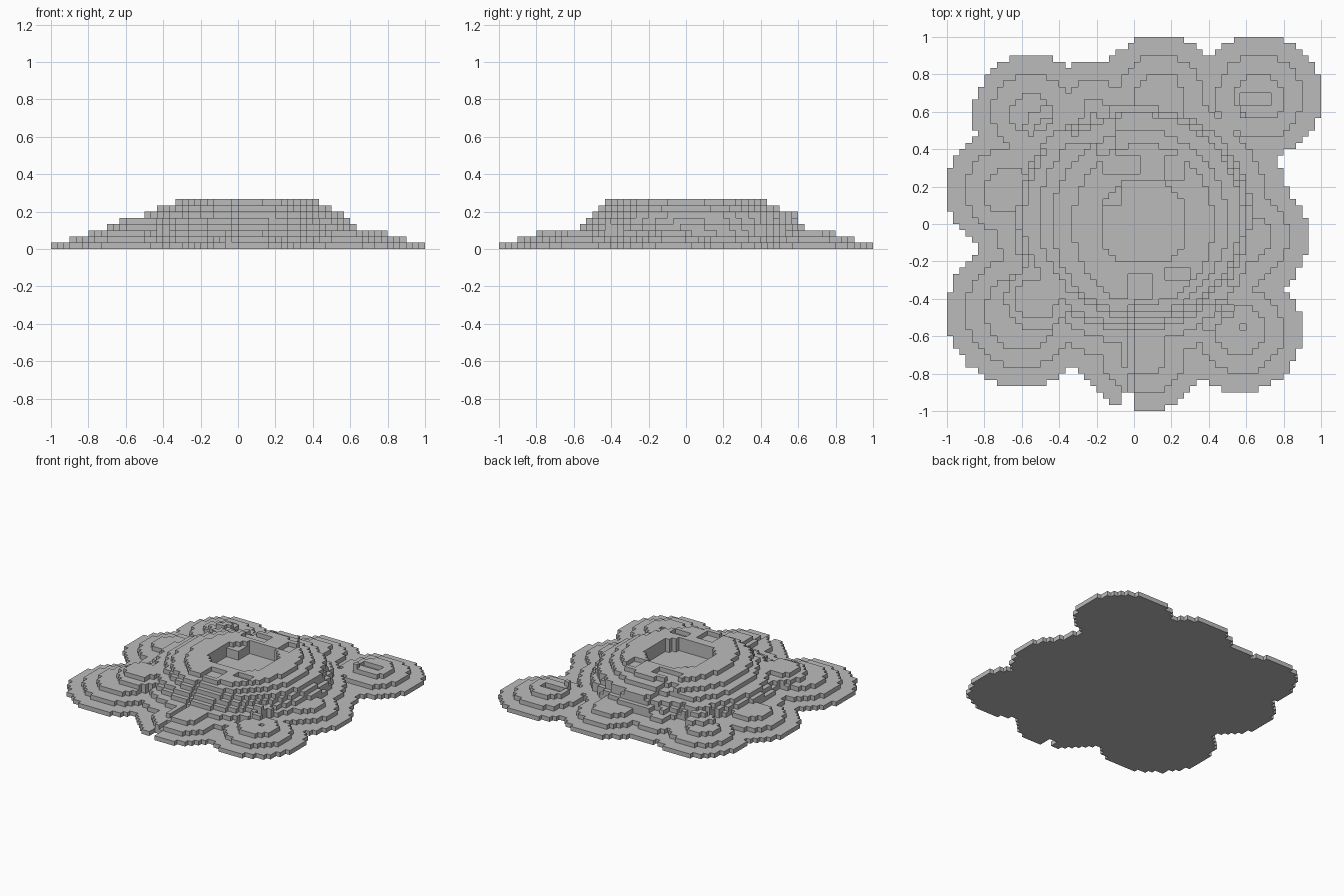
import bpy
import bmesh
from math import floor, hypot

old = bpy.data.objects.get("Cube")
if old:
    bpy.data.objects.remove(old, do_unlink=True)

CELLS = 60
STEP = 2 / CELLS

# Outer lobes (x, y, radius); they shrink on each of the three lowest terraces
outer_lobes = [
    (0.67, 0.68, 0.33), (0.60, -0.07, 0.33), (0.57, -0.57, 0.33),
    (0.05, -0.68, 0.33), (-0.60, -0.47, 0.40), (-0.67, 0.18, 0.33),
    (-0.55, 0.59, 0.31), (0.14, 0.68, 0.33), (-0.22, 0.62, 0.25),
]
# Ridges at the corners of the middle terraces
ridges = [(-0.52, -0.40, 0.17), (-0.45, 0.48, 0.15),
          (0.49, -0.45, 0.12), (0.50, 0.50, 0.12)]

# Core ellipse of each terrace: centre x, centre y, radius x, radius y
cores = [
    (0, 0, 0.84, 0.84), (0, 0, 0.73, 0.73), (0, 0, 0.64, 0.64),
    (0, 0.03, 0.62, 0.60), (0, 0.03, 0.59, 0.57), (0.03, 0.04, 0.54, 0.55),
    (0.03, 0.01, 0.47, 0.49), (0.05, 0, 0.38, 0.43),
]

# Small hollows: x range, y range, depth in terraces
hollows = [
    (-0.17, 0.03, 0.27, 0.37, 1), (0.17, 0.27, 0.23, 0.37, 1),
    (0.17, 0.30, -0.30, -0.23, 1), (0.57, 0.73, 0.63, 0.70, 1),
    (0.37, 0.60, -0.57, -0.43, 1), (-0.20, -0.10, 0.37, 0.60, 1),
    (-0.33, -0.20, 0.43, 0.57, 1), (0.00, 0.10, -0.40, -0.27, 1),
]


def in_discs(x, y, discs, shrink):
    return any(hypot(x - cx, y - cy) < r - shrink for cx, cy, r in discs)


def in_terrace(x, y, level):
    cx, cy, rx, ry = cores[level]
    if hypot((x - cx) / rx, (y - cy) / ry) < 1:
        return True
    if level < 3:
        return in_discs(x, y, outer_lobes, 0.1 * level)
    return level < 5 and in_discs(x, y, ridges, 0.06 * (level - 3))


def height(i, j):
    """Number of terraces stacked on one grid cell."""
    x, y = (i + 0.5) * STEP - 1, (j + 0.5) * STEP - 1
    h = 0
    while h < len(cores) and in_terrace(x, y, h):
        h += 1
    if h == 0:
        return 0
    # Crater with a ledge at its back left
    dx, dy = abs(x - 0.05), abs(y - 0.01)
    if max(dx, dy) < 0.21 and dx + dy < 0.33:
        return 7 if x < -0.07 and y > 0.1 else 5
    # Gully running down the front, cutting through the rim at the bottom
    if -0.07 < x < 0 and y < -0.9:
        return 0
    if -0.04 < x < 0 and y < -0.27:
        return max(1, h - 1)
    for x0, x1, y0, y1, depth in hollows:
        if x0 < x < x1 and y0 < y < y1:
            return max(1, h - depth)
    return h


heights = {(i, j): height(i, j) for i in range(CELLS) for j in range(CELLS)}

# Stepped surface: a top and a base per cell, walls where a neighbour is lower
bm = bmesh.new()


def quad(*corners):
    bm.faces.new([bm.verts.new((a * STEP - 1, b * STEP - 1, c * STEP))
                  for a, b, c in corners])


for (i, j), h in heights.items():
    if h == 0:
        continue
    ring = [(i, j), (i + 1, j), (i + 1, j + 1), (i, j + 1)]
    quad(*[(a, b, h) for a, b in ring])
    quad(*[(a, b, 0) for a, b in reversed(ring)])
    for side, (di, dj) in enumerate([(0, -1), (1, 0), (0, 1), (-1, 0)]):
        p, q = ring[side], ring[(side + 1) % 4]
        for z in range(heights.get((i + di, j + dj), 0), h):
            quad((*p, z), (*q, z), (*q, z + 1), (*p, z + 1))

bmesh.ops.remove_doubles(bm, verts=bm.verts, dist=STEP / 20)
mesh = bpy.data.meshes.new("terraced_mound")
bm.to_mesh(mesh)
bm.free()

# Plain stone colour
stone = bpy.data.materials.new("stone_grey")
stone.use_nodes = True
grey = (0.5, 0.5, 0.5, 1)
stone.diffuse_color = grey
stone.node_tree.nodes["Principled BSDF"].inputs["Base Color"].default_value = grey
mesh.materials.append(stone)

mound = bpy.data.objects.new("terraced_mound", mesh)
bpy.context.collection.objects.link(mound)
